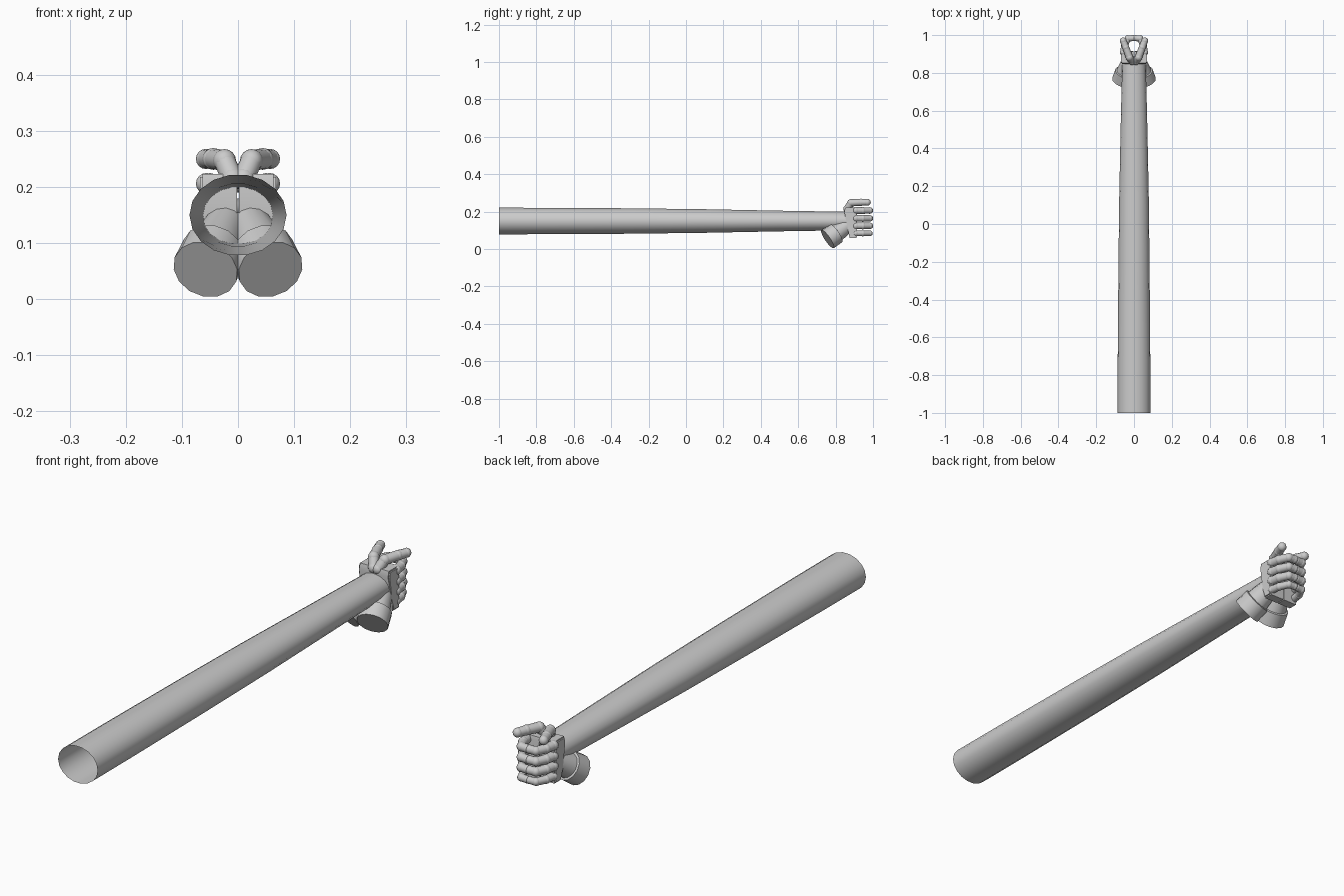
import bpy, bmesh, math
from mathutils import Vector, Matrix

if "Cube" in bpy.data.objects:
    bpy.data.objects.remove(bpy.data.objects["Cube"])


def finish(name, bm, mirror=False, smooth=35):
    bmesh.ops.recalc_face_normals(bm, faces=bm.faces[:])
    me = bpy.data.meshes.new(name)
    bm.to_mesh(me)
    bm.free()
    ob = bpy.data.objects.new(name, me)
    bpy.context.collection.objects.link(ob)
    if mirror:
        m = ob.modifiers.new("Mirror", 'MIRROR')
        m.use_clip = False
        m.use_mirror_merge = False
    bpy.ops.object.select_all(action='DESELECT')
    ob.select_set(True)
    bpy.context.view_layer.objects.active = ob
    bpy.ops.object.shade_smooth_by_angle(angle=math.radians(smooth))
    return ob


def loft(bm, rings, caps=(True, True)):
    loops = [[bm.verts.new(p) for p in ring] for ring in rings]
    n = len(loops[0])
    for a, b in zip(loops, loops[1:]):
        for i in range(n):
            bm.faces.new((a[i], a[(i + 1) % n], b[(i + 1) % n], b[i]))
    if caps[0]:
        bm.faces.new(loops[0][::-1])
    if caps[1]:
        bm.faces.new(loops[-1])


def circle(center, axis, r, sides, rz=None):
    q = Vector(axis).to_track_quat('Z', 'Y')
    rz = r if rz is None else rz
    return [Vector(center) + q @ Vector((r * math.cos(t), rz * math.sin(t), 0))
            for t in (2 * math.pi * i / sides for i in range(sides))]


def digit(name, joints, sides=12):
    # Tapered segments with a rounded knuckle at every joint
    bm = bmesh.new()
    pts = [(Vector(p), r) for p, r in joints]
    for (a, ra), (b, rb) in zip(pts, pts[1:]):
        d = b - a
        loft(bm, [circle(a, d, ra * 0.94, sides), circle(b, d, rb * 0.94, sides)])
    for p, r in pts:
        bmesh.ops.create_uvsphere(bm, u_segments=sides, v_segments=8, radius=r,
                                  matrix=Matrix.Translation(p))
    return finish(name, bm, mirror=True, smooth=50)


# Long hollow arm tube, open at both ends, slightly wider than tall
bm = bmesh.new()
stations = [(-1.0, .0865, .0725), (-.75, .0865, .0715), (-.3, .083, .069),
            (.1, .079, .064), (.5, .071, .056), (.87, .062, .050)]
rings = []
for y, rx, rz in stations:
    rings.append([Vector((rx * math.cos(t), y, .15 + rz * math.sin(t)))
                  for t in (2 * math.pi * i / 18 for i in range(18))])
loft(bm, rings, caps=(False, False))
finish("arm_tube", bm)

# Cuffs and wrists, angled inwards and upwards to the palms
start = Vector((.058, .757, .053))
axis = Vector((-.034, .115, .078)).normalized()
bm = bmesh.new()
loft(bm, [circle(start + axis * d, axis, r, 14)
          for d, r in [(0, .059), (.058, .057), (.060, .049)]])
finish("cuff", bm, mirror=True)

bm = bmesh.new()
loft(bm, [circle(start + axis * d, axis, r, 14)
          for d, r in [(.05, .050), (.10, .043), (.15, .036)]])
finish("wrist", bm, mirror=True)

# Palms: blocks pressed together at the centre
bm = bmesh.new()
profile = [(.846, .200), (.852, .223), (.912, .223), (.915, .21),
           (.912, .058), (.875, .058), (.866, .10)]
loft(bm, [[Vector((x, y, z)) for y, z in profile] for x in (.002, .068)])
edges = [e for e in bm.edges
         if all(v.co.x > .06 for v in e.verts)]
bmesh.ops.bevel(bm, geom=edges, offset=.005, segments=2, affect='EDGES')
finish("palm", bm, mirror=True)

# Four curled fingers per hand, meeting in front at the centre
for i, z in enumerate((.206, .164, .124, .084)):
    r = .019 if i < 3 else .0165
    digit(f"finger_{i + 1}", [((.056, .908, z), r),
                              ((.050, .945, z), r * .98),
                              ((.032, .982, z), r * .93),
                              ((.006, .984, z), r * .87)])

# Thumbs rising above the palms and splaying outwards
digit("thumb", [((.010, .862, .215), .021),
                ((.024, .882, .247), .0205),
                ((.044, .935, .250), .0195),
                ((.057, .970, .250), .018)])
